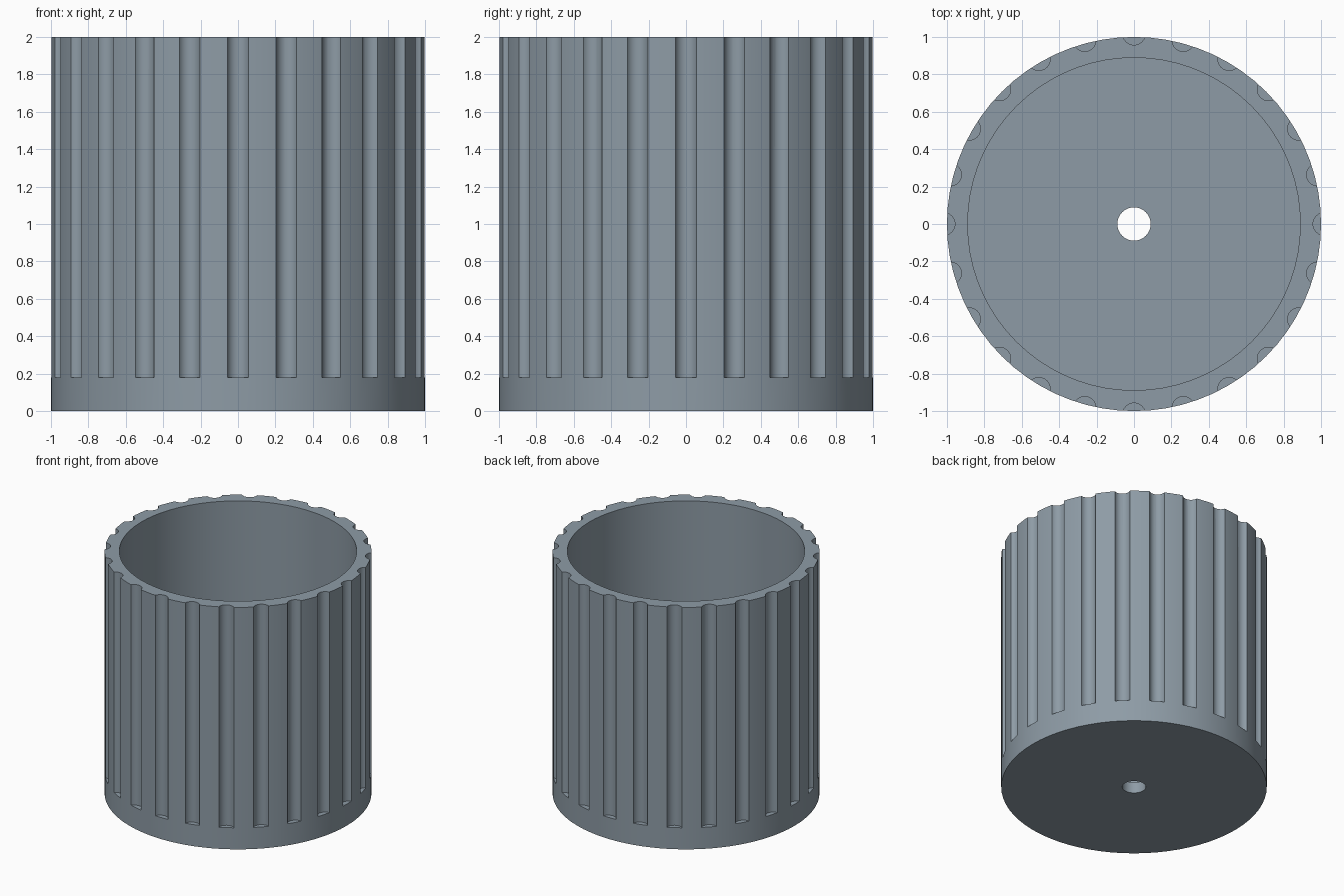
import bpy, bmesh
from math import cos, sin, pi, tau
from mathutils import Matrix

cube = bpy.data.objects.get("Cube")
if cube:
    bpy.data.objects.remove(cube, do_unlink=True)

SEGMENTS = 72
GROOVES = 24

grey = bpy.data.materials.new("blue_grey")
colour = (0.27, 0.33, 0.38, 1)
grey.diffuse_color = colour
grey.use_nodes = True
grey.node_tree.nodes["Principled BSDF"].inputs["Base Color"].default_value = colour


def make_object(name, bm):
    bmesh.ops.recalc_face_normals(bm, faces=bm.faces)
    mesh = bpy.data.meshes.new(name)
    bm.to_mesh(mesh)
    bm.free()
    mesh.materials.append(grey)
    obj = bpy.data.objects.new(name, mesh)
    bpy.context.collection.objects.link(obj)
    return obj


# Cup body: closed wall and floor profile turned around z, with a centre hole
profile = [(0.089, 0), (1, 0), (1, 2), (0.889, 2), (0.889, 0.089), (0.089, 0.089)]
bm = bmesh.new()
rings = [[bm.verts.new((r * cos(tau * i / SEGMENTS), r * sin(tau * i / SEGMENTS), z))
          for i in range(SEGMENTS)] for r, z in profile]
for k, ring in enumerate(rings):
    above = rings[(k + 1) % len(rings)]
    for i in range(SEGMENTS):
        j = (i + 1) % SEGMENTS
        bm.faces.new((ring[i], ring[j], above[j], above[i]))
body = make_object("fluted_cup", bm)

# Groove cutters: round rods standing around the rim
bm = bmesh.new()
for i in range(GROOVES):
    angle = tau * i / GROOVES
    place = Matrix.Rotation(angle, 4, "Z") @ Matrix.Translation((1.017, 0, 1.178))
    bmesh.ops.create_cone(bm, cap_ends=True, segments=24, radius1=0.06,
                          radius2=0.06, depth=2, matrix=place)
cutter = make_object("groove_cutter", bm)
cutter.hide_render = True

# Cut the grooves, then drop the helper
cut = body.modifiers.new("grooves", "BOOLEAN")
cut.operation = "DIFFERENCE"
cut.solver = "EXACT"
cut.object = cutter
bpy.ops.object.select_all(action="DESELECT")
bpy.context.view_layer.objects.active = body
body.select_set(True)
bpy.ops.object.modifier_apply(modifier=cut.name)
bpy.data.objects.remove(cutter, do_unlink=True)

# Smooth round walls, sharp rims and groove edges
bpy.ops.object.shade_smooth_by_angle(angle=pi / 9)
